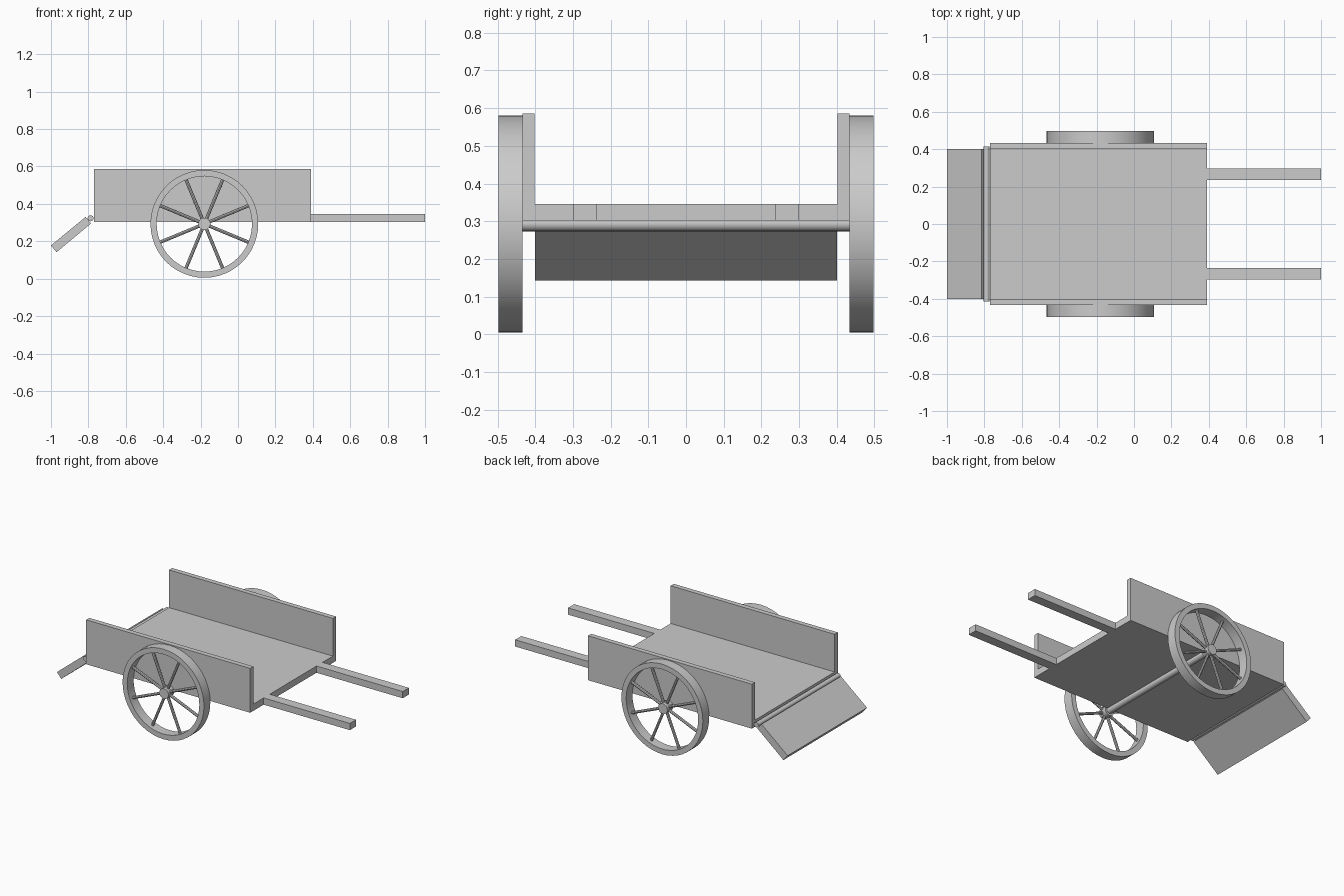
import bpy, bmesh
from math import pi, cos, sin, atan2
from mathutils import Matrix, Vector

if "Cube" in bpy.data.objects:
    bpy.data.objects.remove(bpy.data.objects["Cube"])

WX, WZ = -0.18, 0.293      # axle position


def finish(name, bm, smooth=False):
    bmesh.ops.recalc_face_normals(bm, faces=bm.faces)
    me = bpy.data.meshes.new(name)
    bm.to_mesh(me)
    bm.free()
    ob = bpy.data.objects.new(name, me)
    bpy.context.collection.objects.link(ob)
    if smooth:
        bpy.ops.object.select_all(action='DESELECT')
        bpy.context.view_layer.objects.active = ob
        ob.select_set(True)
        bpy.ops.object.shade_smooth_by_angle(angle=pi / 6)
    return ob


def prism(name, pts, y0, y1):
    """Extrude an x-z outline along y."""
    bm = bmesh.new()
    f = bm.faces.new([bm.verts.new((x, y0, z)) for x, z in pts])
    r = bmesh.ops.extrude_face_region(bm, geom=[f])
    vs = [v for v in r['geom'] if isinstance(v, bmesh.types.BMVert)]
    bmesh.ops.translate(bm, verts=vs, vec=(0, y1 - y0, 0))
    return finish(name, bm)


def box(name, x0, x1, y0, y1, z0, z1):
    return prism(name, [(x0, z0), (x1, z0), (x1, z1), (x0, z1)], y0, y1)


def add_rod(bm, a, b, r, n):
    a, b = Vector(a), Vector(b)
    rot = (b - a).to_track_quat('Z', 'Y').to_matrix().to_4x4()
    bmesh.ops.create_cone(bm, cap_ends=True, segments=n, radius1=r, radius2=r,
                          depth=(b - a).length,
                          matrix=Matrix.Translation((a + b) / 2) @ rot)


def rod(name, a, b, r, n):
    bm = bmesh.new()
    add_rod(bm, a, b, r, n)
    return finish(name, bm, True)


def rim(name, y0, y1, ro, ri, n=48):
    bm = bmesh.new()
    prof = [(ro, y0), (ro, y1), (ri, y1), (ri, y0)]
    rings = [[bm.verts.new((WX + r * cos(2 * pi * i / n), y, WZ + r * sin(2 * pi * i / n)))
              for r, y in prof] for i in range(n)]
    for i in range(n):
        p, q = rings[i], rings[(i + 1) % n]
        for k in range(4):
            m = (k + 1) % 4
            bm.faces.new((p[k], p[m], q[m], q[k]))
    return finish(name, bm, True)


# cart bed
box("floor", -0.77, 0.39, -0.402, 0.402, 0.302, 0.345)

for s, side in ((-1, "front"), (1, "back")):
    # side boards and pulling handles
    box(side + "_side_board", -0.77, 0.39, s * 0.402, s * 0.434, 0.302, 0.586)
    box(side + "_handle", 0.39, 1.0, s * 0.236, s * 0.298, 0.302, 0.345)
    # wheel: rim, hub, eight spokes
    rim(side + "_wheel_rim", s * 0.434, s * 0.498, 0.288, 0.255)
    rod(side + "_wheel_hub", (WX, s * 0.434, WZ), (WX, s * 0.492, WZ), 0.033, 16)
    bm = bmesh.new()
    for k in range(8):
        a = pi / 8 + k * pi / 4
        c, d = cos(a), sin(a)
        y = s * 0.466
        add_rod(bm, (WX + 0.02 * c, y, WZ + 0.02 * d),
                (WX + 0.265 * c, y, WZ + 0.265 * d), 0.009, 8)
    finish(side + "_wheel_spokes", bm, True)

# axle under the bed
rod("axle", (WX, -0.44, WZ), (WX, 0.44, WZ), 0.02, 16)

# hinged tailgate hanging open
rod("tailgate_hinge", (-0.788, -0.415, 0.323), (-0.788, 0.415, 0.323), 0.016, 16)
prism("tailgate", [(-1.0, 0.178), (-0.97, 0.142), (-0.786, 0.295), (-0.815, 0.33)],
      -0.401, 0.401)
